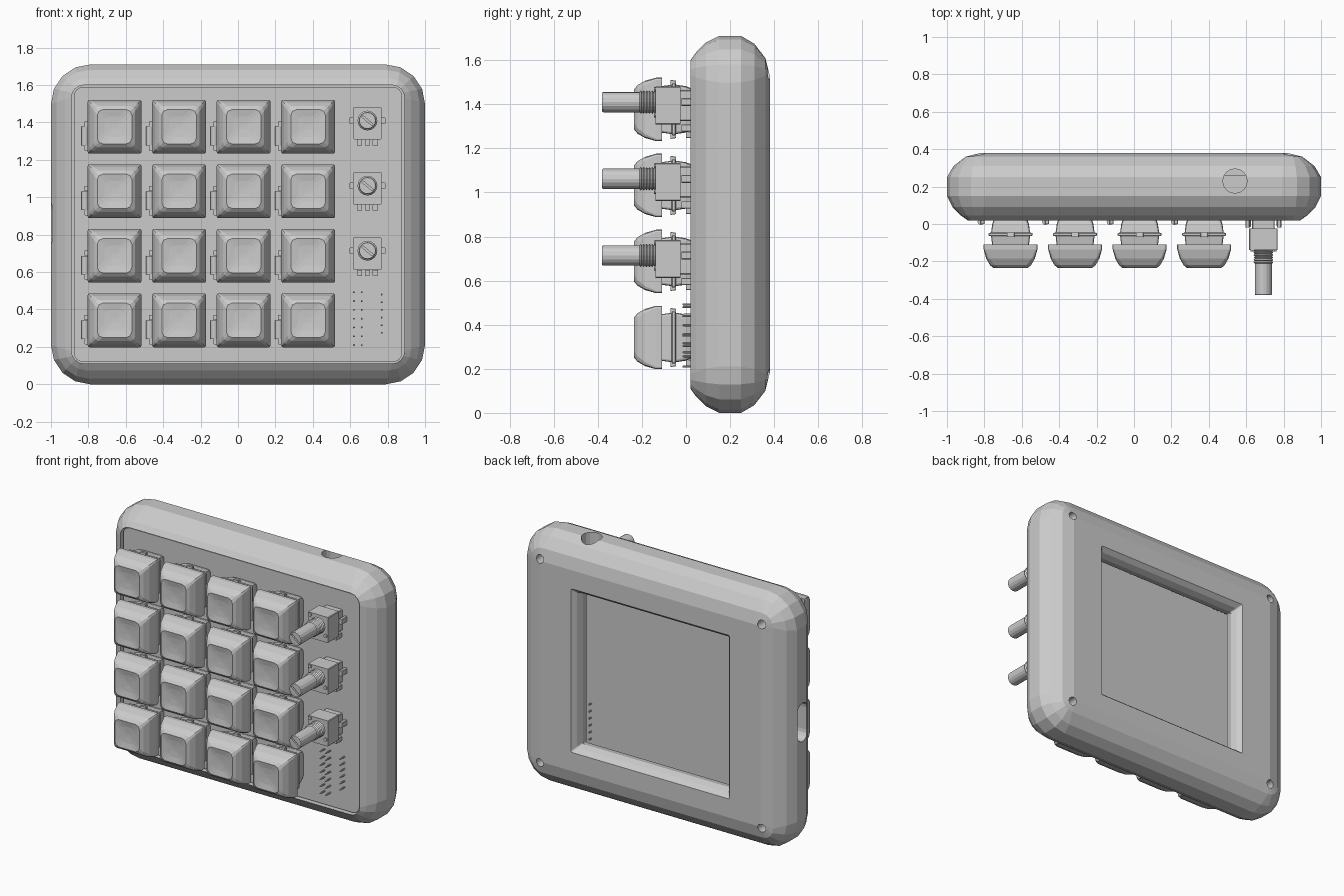
import bpy, bmesh, math
from mathutils import Matrix

if "Cube" in bpy.data.objects:
    bpy.data.objects.remove(bpy.data.objects["Cube"])


def ring(y, hx, hz, r, cx=0, cz=0, seg=4):
    """Rounded rectangle in the xz plane at depth y."""
    pts = []
    for k, (sx, sz) in enumerate([(1, 1), (-1, 1), (-1, -1), (1, -1)]):
        for i in range(seg + 1):
            a = math.pi / 2 * (k + i / seg)
            pts.append((cx + sx * (hx - r) + r * math.cos(a), y,
                        cz + sz * (hz - r) + r * math.sin(a)))
    return pts


def loft(name, loops, closed=False, cx=0, cz=0, seg=4, matrix=None):
    """Skin a stack of (y, half width, half height, corner radius) loops."""
    bm = bmesh.new()
    rows = [[bm.verts.new(p) for p in ring(*l, cx=cx, cz=cz, seg=seg)] for l in loops]
    n = len(rows[0])
    pairs = list(zip(rows, rows[1:]))
    if closed:
        pairs.append((rows[-1], rows[0]))
    else:
        bm.faces.new(rows[0])
        bm.faces.new(rows[-1])
    for a, b in pairs:
        for i in range(n):
            j = (i + 1) % n
            bm.faces.new((a[i], a[j], b[j], b[i]))
    bmesh.ops.remove_doubles(bm, verts=bm.verts, dist=1e-5)
    bmesh.ops.recalc_face_normals(bm, faces=bm.faces)
    if matrix:
        bm.transform(matrix)
    me = bpy.data.meshes.new(name)
    bm.to_mesh(me)
    bm.free()
    return me


def lathe(name, profile, **kw):
    return loft(name, [(y, r, r, r) for y, r in profile], **kw)


def place(me, name, spots=((0, 0),)):
    objs = []
    for x, z in spots:
        ob = bpy.data.objects.new(name, me)
        ob.location = (x, 0, z)
        bpy.context.collection.objects.link(ob)
        objs.append(ob)
    return objs


def cut(ob, me):
    """Subtract a helper mesh, then drop the helper."""
    tool = place(me, "cutter")[0]
    tool.hide_render = True
    mod = ob.modifiers.new("cut", 'BOOLEAN')
    mod.operation = 'DIFFERENCE'
    mod.solver = 'EXACT'
    mod.object = tool
    bpy.context.view_layer.objects.active = ob
    bpy.ops.object.modifier_apply(modifier=mod.name)
    bpy.data.objects.remove(tool)


CZ = 0.855

# Hollow case: front lip, rounded outside, bevelled back window, inner cavity
outside = [(0.02, 0.11), (0.045, 0.075), (0.09, 0.03), (0.15, 0),
           (0.25, 0), (0.31, 0.035), (0.36, 0.1), (0.38, 0.18)]
shell = [(y, 1 - i, CZ - i, max(0.21 - 1.3 * i, 0.02)) for y, i in outside]
shell += [(0.38, 0.59, 0.55, 0.01), (0.35, 0.565, 0.525, 0.01), (0.31, 0.55, 0.51, 0.01),
          (0.26, 0.56, 0.52, 0.01),
          (0.26, 0.87, 0.73, 0.12), (0.065, 0.87, 0.73, 0.04), (0.065, 0.89, 0.745, 0.06)]
case = place(loft("case", shell, closed=True, cz=CZ), "case")[0]

# Screw holes, round socket on top, slot on the left side
for sx in (-1, 1):
    for sz in (-1, 1):
        cut(case, lathe("cutter", [(0.285, 0.028), (0.5, 0.028)],
                        cx=0.825 * sx, cz=CZ + 0.685 * sz))
cut(case, lathe("cutter", [(1.5, 0.065), (1.9, 0.065)], cx=0.54, cz=-0.23,
                matrix=Matrix.Rotation(math.pi / 2, 4, 'X')))
cut(case, loft("cutter", [(0.8, 0.055, 0.13, 0.055), (1.2, 0.055, 0.13, 0.055)], cx=0.19, cz=0.86,
               matrix=Matrix.Rotation(math.pi / 2, 4, 'Z')))

# Circuit board filling the front opening
place(loft("front_panel", [(0.035, 0.878, 0.735, 0.05), (0.062, 0.878, 0.735, 0.05)], cz=CZ),
      "front_panel")

# Keys: dished cap on a switch housing with a flange
keys = [(-0.66 + 0.345 * i, 0.342 + 0.345 * j) for j in range(4) for i in range(4)]
cap = [(-0.15, 0.09, 0.09, 0.02), (-0.11, 0.13, 0.13, 0.008), (-0.11, 0.144, 0.144, 0.01),
       (-0.135, 0.144, 0.144, 0.01), (-0.185, 0.13, 0.13, 0.018), (-0.22, 0.11, 0.11, 0.025),
       (-0.235, 0.092, 0.092, 0.03), (-0.228, 0.055, 0.055, 0.03), (-0.225, 0.015, 0.015, 0.01)]
place(loft("key_cap", cap, seg=2), "key_cap", keys)
housing = [(0.04, 0.085, 0.09, 0.02), (0.0, 0.098, 0.105, 0.015), (-0.045, 0.104, 0.112, 0.01),
           (-0.05, 0.118, 0.118, 0.01), (-0.062, 0.118, 0.118, 0.01), (-0.065, 0.104, 0.112, 0.01),
           (-0.115, 0.098, 0.105, 0.01), (-0.15, 0.06, 0.06, 0.01)]
place(loft("switch_housing", housing, seg=2), "switch_housing", keys)
# Small snap clips above and below each housing
for s in (-1, 1):
    place(loft("switch_clip", [(-0.045, 0.02, 0.012, 0.002), (-0.07, 0.02, 0.016, 0.002)],
               cz=0.118 * s, seg=1), "switch_clip", keys)

# Diode beside each switch: barrel along z with two flat end tabs
turn = Matrix.Rotation(math.pi / 2, 4, 'X')
place(lathe("diode", [(-0.10, 0.018), (0.0, 0.018)], cx=-0.158, cz=-0.012, matrix=turn),
      "diode", keys)
for dz in (-0.115, 0.015):
    place(loft("diode_lead", [(0.04, 0.01, 0.014, 0.002), (0.0, 0.01, 0.014, 0.002)],
               cx=-0.15, cz=dz, seg=1), "diode_lead", keys)

# Rotary controls: base, box, threaded collar, slotted shaft
knobs = [(0.692, 1.41 - 0.348 * i) for i in range(3)]
box = [(0.04, 0.06, 0.07, 0.004), (-0.025, 0.06, 0.07, 0.004),
       (-0.025, 0.076, 0.086, 0.004), (-0.138, 0.076, 0.086, 0.004)]
place(loft("control_body", box, cz=-0.015, seg=1), "control_body", knobs)
thread = [(-0.13, 0.046)]
for i in range(6):
    thread += [(-0.14 - 0.013 * i, 0.053), (-0.1465 - 0.013 * i, 0.046)]
place(lathe("threaded_collar", thread), "threaded_collar", knobs)
shaft_mesh = lathe("control_shaft", [(-0.2, 0.046), (-0.375, 0.046), (-0.38, 0.043)])
shafts = place(shaft_mesh, "control_shaft")
cut(shafts[0], loft("cutter", [(-0.4, 0.036, 0.005, 0.001), (-0.36, 0.036, 0.005, 0.001)], seg=1,
                    matrix=Matrix.Rotation(math.radians(40), 4, 'Y')))
shafts[0].location = (knobs[0][0], 0, knobs[0][1])
place(shafts[0].data, "control_shaft", knobs[1:])

# Control legs, side tabs and corner rivets
for dx in (-0.042, 0, 0.042):
    place(loft("control_leg", [(0.05, 0.014, 0.016, 0.002), (-0.02, 0.014, 0.016, 0.002)],
               cx=dx, cz=-0.118, seg=1), "control_leg", knobs)
for s in (-1, 1):
    place(loft("control_tab", [(0.05, 0.012, 0.018, 0.004), (-0.02, 0.012, 0.018, 0.004)],
               cx=0.084 * s, seg=1), "control_tab", knobs)
    place(lathe("control_rivet", [(-0.13, 0.012), (-0.146, 0.012)], cx=0.058 * s, cz=-0.057 * s,
                seg=2), "control_rivet", knobs)

# Header pins through the board; only the middle column shows at the back
for x, z0, step, count, back in ((0.62, 0.21, 0.047, 7, 0.05), (0.662, 0.21, 0.047, 7, 0.085),
                                 (0.768, 0.275, 0.041, 6, 0.085)):
    pin = lathe("header_pin", [(back, 0.005), (-0.01, 0.005), (-0.016, 0.003)], seg=2)
    place(pin, "header_pin", [(x, z0 + step * i) for i in range(count)])

# Short rear pins behind the top key row
rear = [(x + 0.03 * i - 0.045, 1.53) for x, z in keys[-4:] for i in range(4)]
place(lathe("rear_pin", [(0.05, 0.009), (0.085, 0.009), (0.09, 0.005)], seg=2), "rear_pin", rear)
